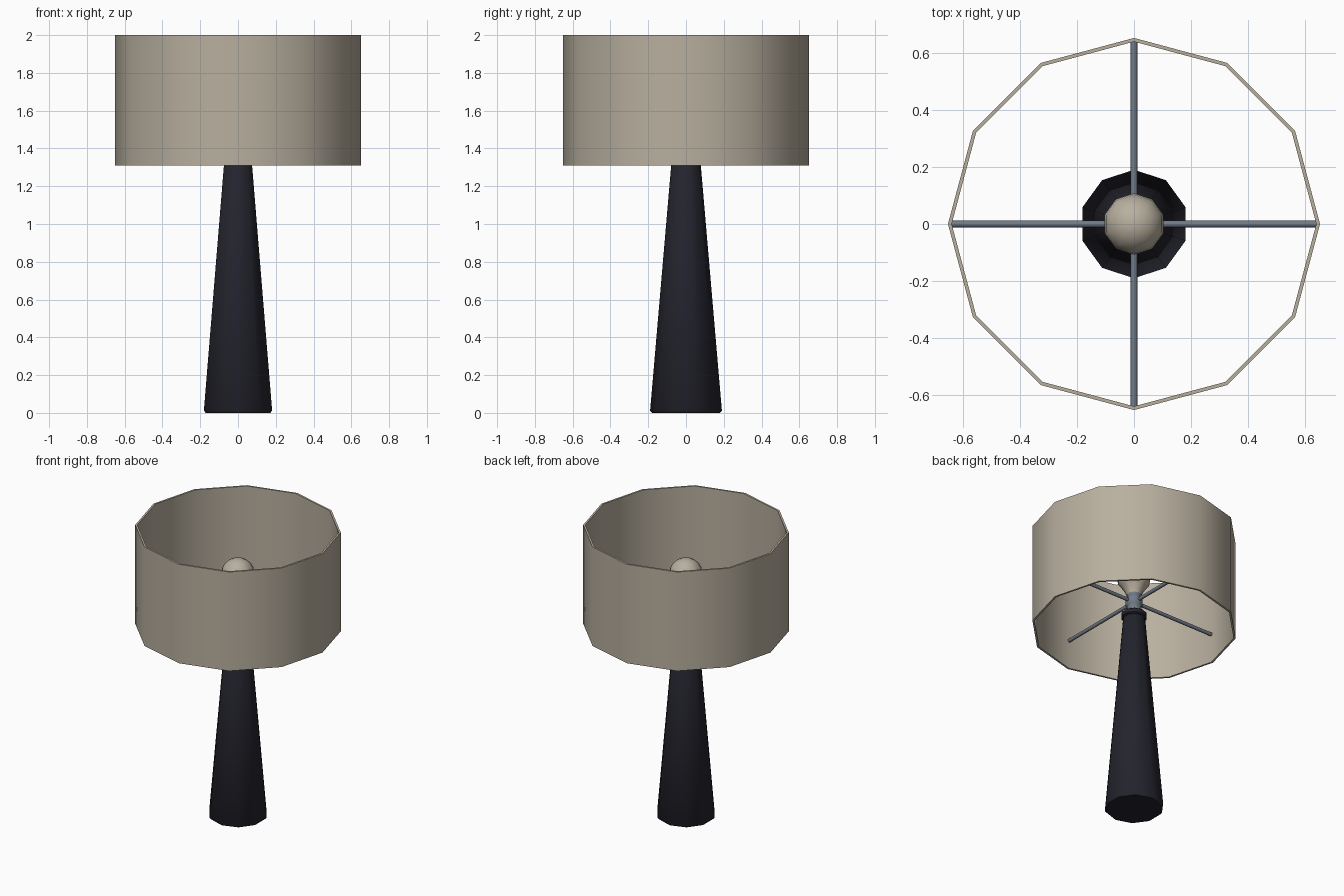
import bpy, bmesh, math

if "Cube" in bpy.data.objects:
    bpy.data.objects.remove(bpy.data.objects["Cube"])


def material(name, rgb):
    m = bpy.data.materials.new(name)
    m.diffuse_color = (*rgb, 1.0)
    m.use_nodes = True
    m.node_tree.nodes["Principled BSDF"].inputs["Base Color"].default_value = m.diffuse_color
    return m


CREAM = material("warm cream", (0.48, 0.43, 0.345))
BLACK = material("ink black", (0.017, 0.017, 0.026))
STEEL = material("blue grey metal", (0.17, 0.20, 0.245))


def finish(bm, name, mat, angle=50):
    bmesh.ops.remove_doubles(bm, verts=bm.verts, dist=1e-5)
    bmesh.ops.recalc_face_normals(bm, faces=bm.faces)
    me = bpy.data.meshes.new(name)
    bm.to_mesh(me)
    bm.free()
    me.materials.append(mat)
    ob = bpy.data.objects.new(name, me)
    bpy.context.collection.objects.link(ob)
    bpy.ops.object.select_all(action='DESELECT')
    ob.select_set(True)
    bpy.context.view_layer.objects.active = ob
    bpy.ops.object.shade_smooth_by_angle(angle=math.radians(angle))
    return ob


def lathe(name, profile, sides, mat, closed=False, angle=50):
    """Spin a (radius, z) profile; one corner points along +y."""
    bm = bmesh.new()
    rings = []
    for r, z in profile:
        ring = []
        for i in range(sides):
            a = math.pi / 2 + math.tau * i / sides
            ring.append(bm.verts.new((r * math.cos(a), r * math.sin(a), z)))
        rings.append(ring)
    pairs = list(zip(rings, rings[1:]))
    if closed:
        pairs.append((rings[-1], rings[0]))
    for lo, hi in pairs:
        for i in range(sides):
            j = (i + 1) % sides
            bm.faces.new((lo[i], lo[j], hi[j], hi[i]))
    if not closed:
        bm.faces.new(rings[0])
        if profile[-1][0] > 0.001:
            bm.faces.new(rings[-1])
    return finish(bm, name, mat, angle)


# Drum shade: open twelve-sided tube with a thin wall
lathe("shade", [(0.652, 1.31), (0.652, 2.0), (0.639, 2.0), (0.639, 1.31)],
      12, CREAM, closed=True)

# Tapered stand with a softened foot
lathe("stand", [(0.18, 0.0), (0.19, 0.012), (0.072, 1.385), (0.066, 1.39)], 10, BLACK)

# Collar on top of the stand
lathe("collar", [(0.066, 1.385), (0.083, 1.395), (0.083, 1.42), (0.06, 1.435)], 10, BLACK)

# Metal socket with a raised ring
lathe("socket", [(0.048, 1.43), (0.048, 1.48), (0.056, 1.487), (0.056, 1.533),
                 (0.048, 1.54), (0.048, 1.565)], 10, STEEL)

# Bulb: flared neck running into a round top
R, CZ = 0.108, 1.682
dome = [(R * math.cos(math.radians(t)), CZ + R * math.sin(math.radians(t)))
        for t in range(-18, 90, 18)]
lathe("bulb", [(0.046, 1.555), (0.058, 1.585), (0.083, 1.625)] + dome + [(0.0, CZ + R)],
      10, CREAM, angle=60)

# Four spokes holding the shade
for k in range(4):
    bm = bmesh.new()
    bmesh.ops.create_cone(bm, cap_ends=True, segments=8, radius1=0.012,
                          radius2=0.012, depth=0.615)
    spoke = finish(bm, f"spoke_{k + 1}", STEEL)
    a = k * math.pi / 2
    spoke.rotation_euler = (0, math.pi / 2, a)
    spoke.location = (0.335 * math.cos(a), 0.335 * math.sin(a), 1.51)
